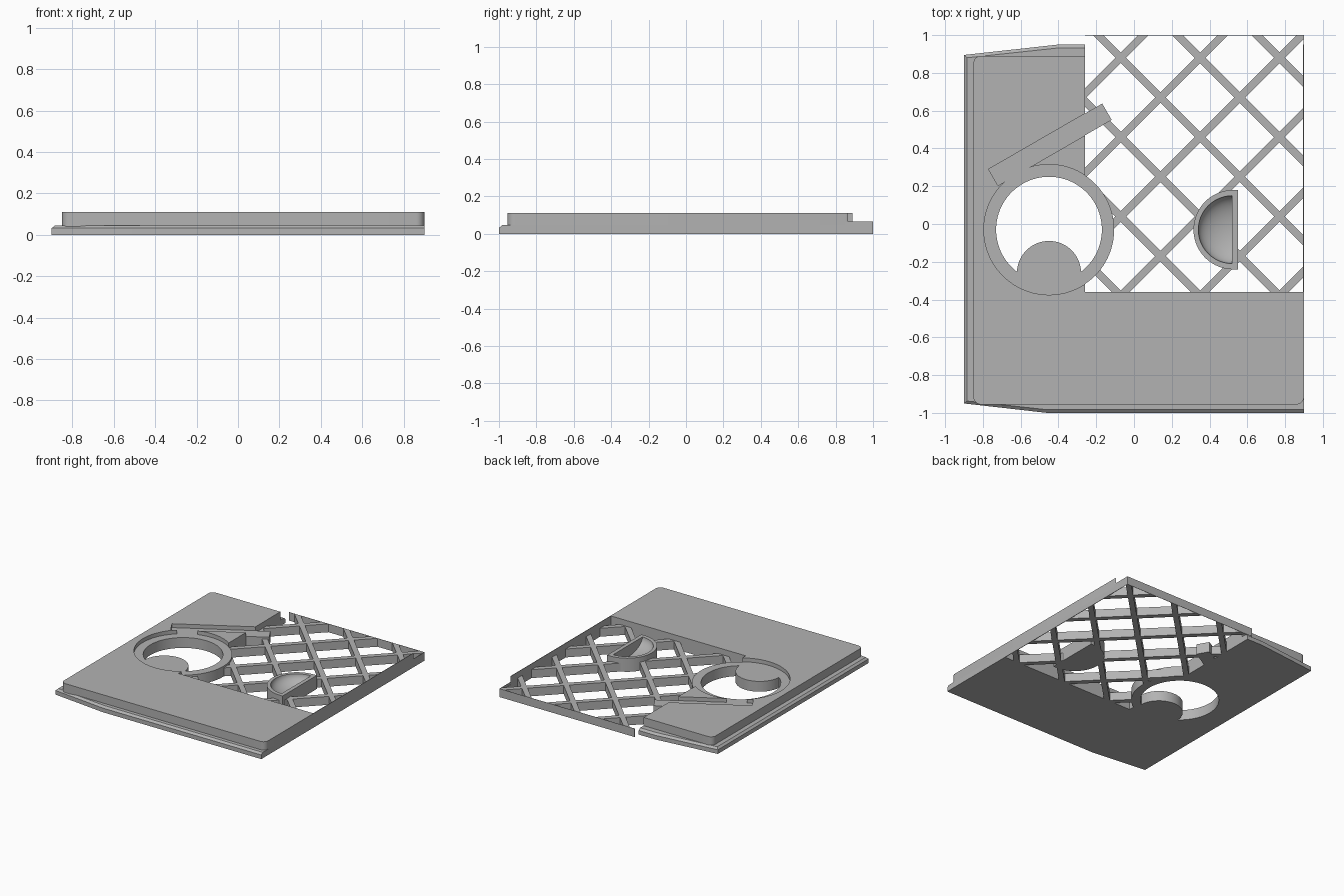
import bpy, bmesh, math
from mathutils import Matrix, Vector

if "Cube" in bpy.data.objects:
    bpy.data.objects.remove(bpy.data.objects["Cube"], do_unlink=True)

grey = bpy.data.materials.new("light_grey")
grey.use_nodes = True
grey.diffuse_color = (0.45, 0.45, 0.45, 1)
grey.node_tree.nodes["Principled BSDF"].inputs["Base Color"].default_value = (0.45, 0.45, 0.45, 1)


def finish(name, bm):
    bmesh.ops.recalc_face_normals(bm, faces=bm.faces)
    mesh = bpy.data.meshes.new(name)
    bm.to_mesh(mesh)
    bm.free()
    mesh.materials.append(grey)
    obj = bpy.data.objects.new(name, mesh)
    bpy.context.collection.objects.link(obj)
    return obj


def loft(name, levels):
    """Solid through matching outlines, given as (points, z) pairs."""
    bm = bmesh.new()
    rings = [[bm.verts.new((x, y, z)) for x, y in pts] for pts, z in levels]
    for a, b in zip(rings, rings[1:]):
        for i in range(len(a)):
            j = (i + 1) % len(a)
            bm.faces.new((a[i], a[j], b[j], b[i]))
    bm.faces.new(rings[0])
    bm.faces.new(rings[-1])
    return finish(name, bm)


def prism(name, pts, z0, z1):
    return loft(name, [(pts, z0), (pts, z1)])


def box(name, x0, x1, y0, y1, z0, z1):
    return prism(name, [(x0, y0), (x1, y0), (x1, y1), (x0, y1)], z0, z1)


def arc(cx, cy, r, start, end, n):
    steps = [math.radians(start + (end - start) * i / n) for i in range(n + 1)]
    return [(cx + r * math.cos(a), cy + r * math.sin(a)) for a in steps]


def disc(name, cx, cy, r, z0, z1):
    return prism(name, arc(cx, cy, r, 0, 360, 96)[:-1], z0, z1)


def boolean(obj, cutter, operation="DIFFERENCE"):
    mod = obj.modifiers.new("cut", "BOOLEAN")
    mod.operation, mod.object, mod.solver = operation, cutter, "EXACT"
    bpy.context.view_layer.update()
    graph = bpy.context.evaluated_depsgraph_get()
    mesh = bpy.data.meshes.new_from_object(obj.evaluated_get(graph))
    obj.modifiers.clear()
    obj.data = mesh


TOP, RECESS, GRID = 0.11, 0.08, 0.065
RX, RY = -0.45, -0.03
CX, CY = 0.525, -0.03

# Flange with a chamfered upper edge
outer = [(-0.9, -0.95), (-0.46, -1), (0.9, -1), (0.9, 0.95), (-0.4, 0.95), (-0.9, 0.895)]
inner = [(-0.885, -0.937), (-0.46, -0.983), (0.9, -0.983), (0.9, 0.932), (-0.4, 0.932), (-0.885, 0.88)]
flange = loft("flange", [(outer, 0), (outer, 0.032), (inner, 0.046)])

# Raised plate with rounded corners
r = 0.04
corners = [(-0.85 + r, -0.955 + r, 180), (0.9 - r, -0.955 + r, 270),
           (0.9 - r, 0.89 - r, 0), (-0.85 + r, 0.89 - r, 90)]
outline = [p for x, y, a in corners for p in arc(x, y, r, a, a + 90, 8)]
plate = prism("plate", outline, 0.04, TOP)

# Arm set at thirty degrees across the ring
along, across = Vector((0.866, 0.5)), Vector((0.5, -0.866))
start = Vector((-0.77, 0.29))
arm_pts = [tuple(start + along * u + across * v)
           for u, v in ((0, 0), (0, 0.1), (0.695, 0.1), (0.695, 0))]
arm = prism("arm", arm_pts, 0, RECESS)

# Cut the window, ring seat and arm seat out of the body
window = box("window_cutter", -0.26, 0.896, -0.36, 1.2, -0.1, 0.3)
ring_seat = disc("ring_seat_cutter", RX, RY, 0.345, -0.1, 0.3)
arm_seat = prism("arm_seat_cutter", arm_pts, -0.1, 0.3)
for part in (flange, plate):
    for cutter in (window, ring_seat, arm_seat):
        boolean(part, cutter)

# Ring with a round tab inside its opening
ring = disc("ring", RX, RY, 0.345, 0, RECESS)
opening = disc("opening_cutter", RX, RY, 0.28, -0.1, 0.3)
tab = disc("tab_cutter", RX, -0.26, 0.17, -0.2, 0.4)
boolean(opening, tab)
boolean(ring, opening)
boolean(arm, opening)

# Half-round cup with a hollow bowl
cup_pts = [(0.55, CY + 0.21)] + arc(CX, CY, 0.21, 90, 270, 40) + [(0.55, CY - 0.21)]
cup = prism("cup", cup_pts, 0, 0.105)
bm = bmesh.new()
bmesh.ops.create_uvsphere(bm, u_segments=48, v_segments=24, radius=0.18)
bmesh.ops.transform(bm, verts=bm.verts, matrix=Matrix.Diagonal((1, 1, 0.5, 1)))
cut = bmesh.ops.bisect_plane(bm, geom=bm.verts[:] + bm.edges[:] + bm.faces[:],
                             plane_co=(0, 0, 0), plane_no=(1, 0, 0), clear_outer=True)
bmesh.ops.holes_fill(bm, edges=[e for e in bm.edges if e.is_boundary])
bmesh.ops.translate(bm, verts=bm.verts, vec=(CX - 0.005, CY, 0.107))
bowl = finish("bowl_cutter", bm)
boolean(cup, bowl)

# Diagonal lattice, one object for each direction
cup_seat = prism("cup_seat_cutter", cup_pts, -0.1, 0.3)
frame = box("frame_cutter", -0.26, 0.897, -0.36, 1, -0.1, 0.3)
lattice = []
for name, sign in (("lattice_rising", 1), ("lattice_falling", -1)):
    bm = bmesh.new()
    for k in range(-6, 7):
        middle = Vector((0.35 + 0.42 * k, 0.04, GRID / 2))
        matrix = (Matrix.Translation(middle) @ Matrix.Rotation(sign * math.pi / 4, 4, "Z")
                  @ Matrix.Diagonal((5, 0.04, GRID, 1)))
        bmesh.ops.create_cube(bm, size=1, matrix=matrix)
    bars = finish(name, bm)
    boolean(bars, frame, "INTERSECT")
    boolean(bars, ring_seat)
    boolean(bars, cup_seat)
    lattice.append(bars)

# Thin skins closing the lattice edges
back_skin = box("back_skin", -0.26, 0.9, 0.998, 1, 0, GRID)
side_skin = box("side_skin", 0.898, 0.9, 0.85, 1, 0, GRID)

for cutter in (window, ring_seat, arm_seat, opening, tab, bowl, cup_seat, frame):
    bpy.data.objects.remove(cutter, do_unlink=True)

# Smooth the curved walls and keep the edges sharp
bpy.ops.object.select_all(action="DESELECT")
for part in (flange, plate, ring, cup):
    part.select_set(True)
    bpy.context.view_layer.objects.active = part
bpy.ops.object.shade_smooth_by_angle(angle=math.radians(25))
